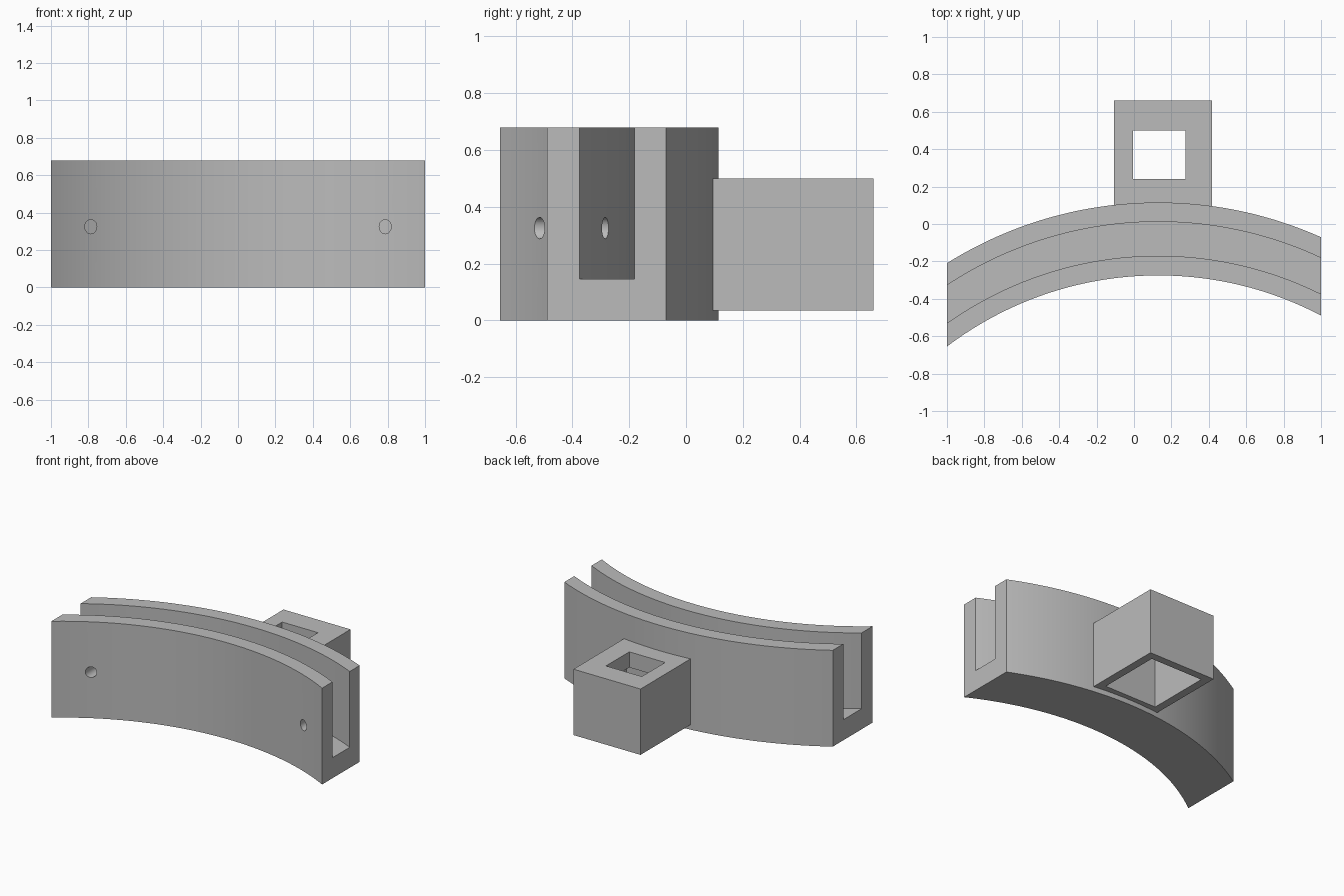
import bpy, bmesh
from math import sqrt, radians
from mathutils import Matrix

cube = bpy.data.objects.get("Cube")
if cube:
    bpy.data.objects.remove(cube, do_unlink=True)

grey = bpy.data.materials.new("plain_grey")
grey.use_nodes = True
colour = (0.5, 0.5, 0.5, 1)
grey.diffuse_color = colour
grey.node_tree.nodes["Principled BSDF"].inputs["Base Color"].default_value = colour


def make_object(name, bm):
    bmesh.ops.recalc_face_normals(bm, faces=bm.faces)
    mesh = bpy.data.meshes.new(name)
    bm.to_mesh(mesh)
    bm.free()
    mesh.materials.append(grey)
    ob = bpy.data.objects.new(name, mesh)
    bpy.context.collection.objects.link(ob)
    return ob


def block(name, low, high):
    bm = bmesh.new()
    size = [b - a for a, b in zip(low, high)]
    mid = [(a + b) / 2 for a, b in zip(low, high)]
    bmesh.ops.create_cube(bm, size=1, matrix=Matrix.Translation(mid) @ Matrix.Diagonal((*size, 1)))
    return make_object(name, bm)


def cut(target, cutter):
    cutter.hide_render = True
    mod = target.modifiers.new("cut", "BOOLEAN")
    mod.operation = "DIFFERENCE"
    mod.solver = "EXACT"
    mod.object = cutter
    bpy.context.view_layer.objects.active = target
    bpy.ops.object.modifier_apply(modifier=mod.name)
    bpy.data.objects.remove(cutter, do_unlink=True)


# Curved channel: a U section swept along arcs, ends cut square at x = -1 and 1
CENTRE_X, HEIGHT, FLOOR, STEPS = 0.13, 0.68, 0.145, 64
arcs = {"front": (-0.275, 1.87), "slot_front": (-0.17, 1.95),
        "slot_back": (0.012, 2.05), "back": (0.115, 2.13)}


def arc_y(edge, x):
    apex, radius = arcs[edge]
    return apex - radius + sqrt(radius ** 2 - (x - CENTRE_X) ** 2)


section = [("front", 0), ("front", HEIGHT), ("slot_front", HEIGHT), ("slot_front", FLOOR),
           ("slot_back", FLOOR), ("slot_back", HEIGHT), ("back", HEIGHT), ("back", 0)]
bm = bmesh.new()
rings = []
for i in range(STEPS + 1):
    x = -1 + 2 * i / STEPS
    rings.append([bm.verts.new((x, arc_y(edge, x), z)) for edge, z in section])
for a, b in zip(rings, rings[1:]):
    for k in range(len(section)):
        n = (k + 1) % len(section)
        bm.faces.new((a[k], a[n], b[n], b[k]))
bm.faces.new(rings[0])
bm.faces.new(rings[-1])
channel = make_object("curved_channel", bm)

# Two oval screw holes through the front wall
for x in (-0.787, 0.787):
    bm = bmesh.new()
    place = (Matrix.Translation((x, (arc_y("front", x) + arc_y("slot_front", x)) / 2, 0.325))
             @ Matrix.Diagonal((1, 1, 1.18, 1)) @ Matrix.Rotation(radians(90), 4, "X"))
    bmesh.ops.create_cone(bm, cap_ends=True, segments=32, radius1=0.032, radius2=0.032,
                          depth=0.22, matrix=place)
    cut(channel, make_object("hole_cutter", bm))

# Rear socket: hollow box, open below, with a smaller opening in its top
socket = block("rear_socket", (-0.107, 0.07, 0.035), (0.417, 0.66, 0.5))
cut(socket, block("cavity_cutter", (-0.05, 0.15, -0.1), (0.36, 0.605, 0.39)))
cut(socket, block("opening_cutter", (-0.005, 0.24, 0.3), (0.275, 0.5, 0.6)))

# Smooth the curved walls, keep hard edges
for ob in (channel, socket):
    bpy.ops.object.select_all(action="DESELECT")
    ob.select_set(True)
    bpy.context.view_layer.objects.active = ob
    bpy.ops.object.shade_smooth_by_angle(angle=radians(30))
